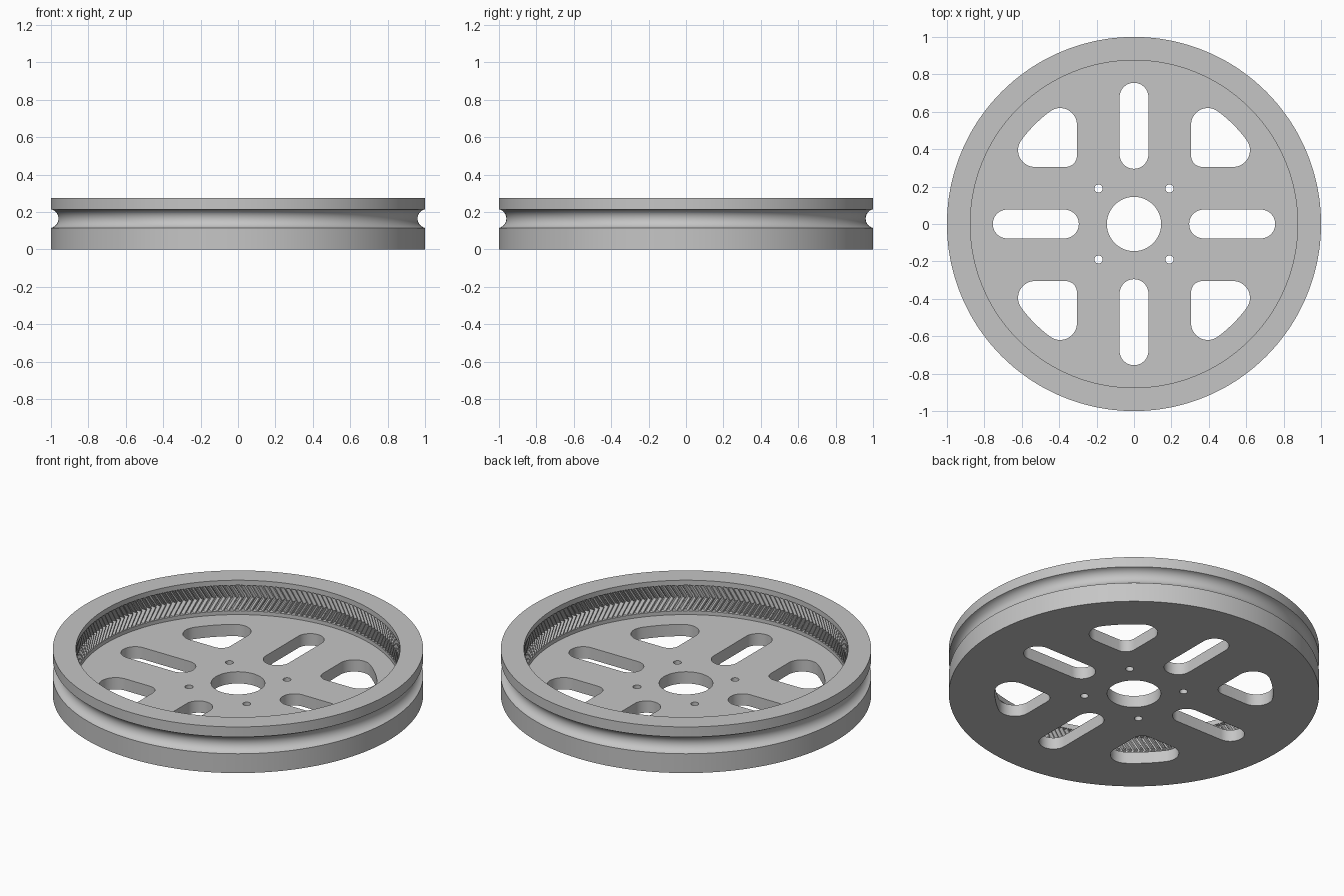
import bpy
import bmesh
from math import sin, cos, pi, atan2, asin, hypot
from mathutils import Vector, Matrix
from mathutils.geometry import convex_hull_2d

cube = bpy.data.objects.get("Cube")
if cube:
    bpy.data.objects.remove(cube, do_unlink=True)

HEIGHT, FLOOR, BORE = 0.275, 0.07, 0.875
TEETH, ROOT, TIP = 180, 0.902, 0.877
TOOTH_LOW, TOOTH_HIGH, TWIST = 0.092, 0.245, -0.05
GROOVE_Z, GROOVE_R, GROOVE_X = 0.165, 0.051, 1.011

grey = bpy.data.materials.new("light grey")
grey.use_nodes = True
colour = (0.56, 0.56, 0.56, 1)
grey.diffuse_color = colour
grey.node_tree.nodes["Principled BSDF"].inputs["Base Color"].default_value = colour


def make_object(name, bm):
    bmesh.ops.recalc_face_normals(bm, faces=bm.faces)
    mesh = bpy.data.meshes.new(name)
    bm.to_mesh(mesh)
    bm.free()
    mesh.materials.append(grey)
    obj = bpy.data.objects.new(name, mesh)
    bpy.context.collection.objects.link(obj)
    return obj


# Wheel profile as (tip radius, root radius, z, twist), from base to dish floor
profile = [(1, 1, 0, 0)]
edge = asin((GROOVE_X - 1) / GROOVE_R)
steps = 14
for i in range(steps + 1):
    a = -pi / 2 + edge + (pi - 2 * edge) * i / steps
    r = GROOVE_X - GROOVE_R * cos(a)
    profile.append((r, r, GROOVE_Z + GROOVE_R * sin(a), 0))
profile += [(1, 1, HEIGHT, 0), (BORE, BORE, HEIGHT, 0), (BORE, BORE, TOOTH_HIGH, 0)]
for i in range(7):                      # herringbone teeth
    t = i / 6
    z = TOOTH_HIGH + (TOOTH_LOW - TOOTH_HIGH) * t
    profile.append((TIP, ROOT, z, TWIST * (1 - abs(2 * t - 1))))
profile += [(BORE, BORE, TOOTH_LOW, 0), (BORE, BORE, FLOOR, 0)]

# Revolve it with four columns to each tooth
columns = [(0.0, 0), (0.2, 0), (0.45, 1), (0.75, 1)]
bm = bmesh.new()
rings = []
for tip, root, z, twist in profile:
    ring = []
    for tooth in range(TEETH):
        for part, is_root in columns:
            a = 2 * pi * (tooth + part) / TEETH + twist
            r = root if is_root else tip
            ring.append(bm.verts.new((r * cos(a), r * sin(a), z)))
    rings.append(ring)
for low, high in zip(rings, rings[1:]):
    for i in range(len(low)):
        j = (i + 1) % len(low)
        bm.faces.new((low[i], low[j], high[j], high[i]))
bm.faces.new(rings[0])
bm.faces.new(rings[-1])
wheel = make_object("grooved_ring_gear_wheel", bm)


# Openings through the web
def circle(x, y, r, n=48):
    return [Vector((x + r * cos(2 * pi * i / n), y + r * sin(2 * pi * i / n)))
            for i in range(n)]


def add_prism(bm, points, turn=0):
    outline = [points[i] for i in convex_hull_2d(points)]
    spin = Matrix.Rotation(turn, 3, "Z")
    bottom = [bm.verts.new(spin @ Vector((p.x, p.y, -0.1))) for p in outline]
    top = [bm.verts.new(spin @ Vector((p.x, p.y, FLOOR + 0.05))) for p in outline]
    bm.faces.new(bottom[::-1])
    bm.faces.new(top)
    for i in range(len(outline)):
        j = (i + 1) % len(outline)
        bm.faces.new((bottom[i], bottom[j], top[j], top[i]))


slot = circle(0.372, 0, 0.077) + circle(0.678, 0, 0.077)
near, far, corner = 0.395, 0.53, 0.09
window = circle(0.365, 0.365, 0.06) + circle(near, far, corner) + circle(far, near, corner)
arc_r = hypot(near, far) + corner
start, end = atan2(near, far), atan2(far, near)
for i in range(1, 12):
    a = start + (end - start) * i / 12
    window.append(Vector((arc_r * cos(a), arc_r * sin(a))))

bm = bmesh.new()
add_prism(bm, circle(0, 0, 0.145, 96))
for k in range(4):
    add_prism(bm, slot, k * pi / 2)
    add_prism(bm, window, k * pi / 2)
    add_prism(bm, circle(0.19, 0.19, 0.022, 24), k * pi / 2)
cutter = make_object("web_openings_cutter", bm)
cutter.hide_render = True

cut = wheel.modifiers.new("web openings", "BOOLEAN")
cut.operation = "DIFFERENCE"
cut.solver = "EXACT"
cut.object = cutter

bpy.ops.object.select_all(action="DESELECT")
wheel.select_set(True)
bpy.context.view_layer.objects.active = wheel
bpy.ops.object.modifier_apply(modifier=cut.name)
bpy.data.objects.remove(cutter, do_unlink=True)
bpy.ops.object.shade_smooth_by_angle(angle=0.5)
